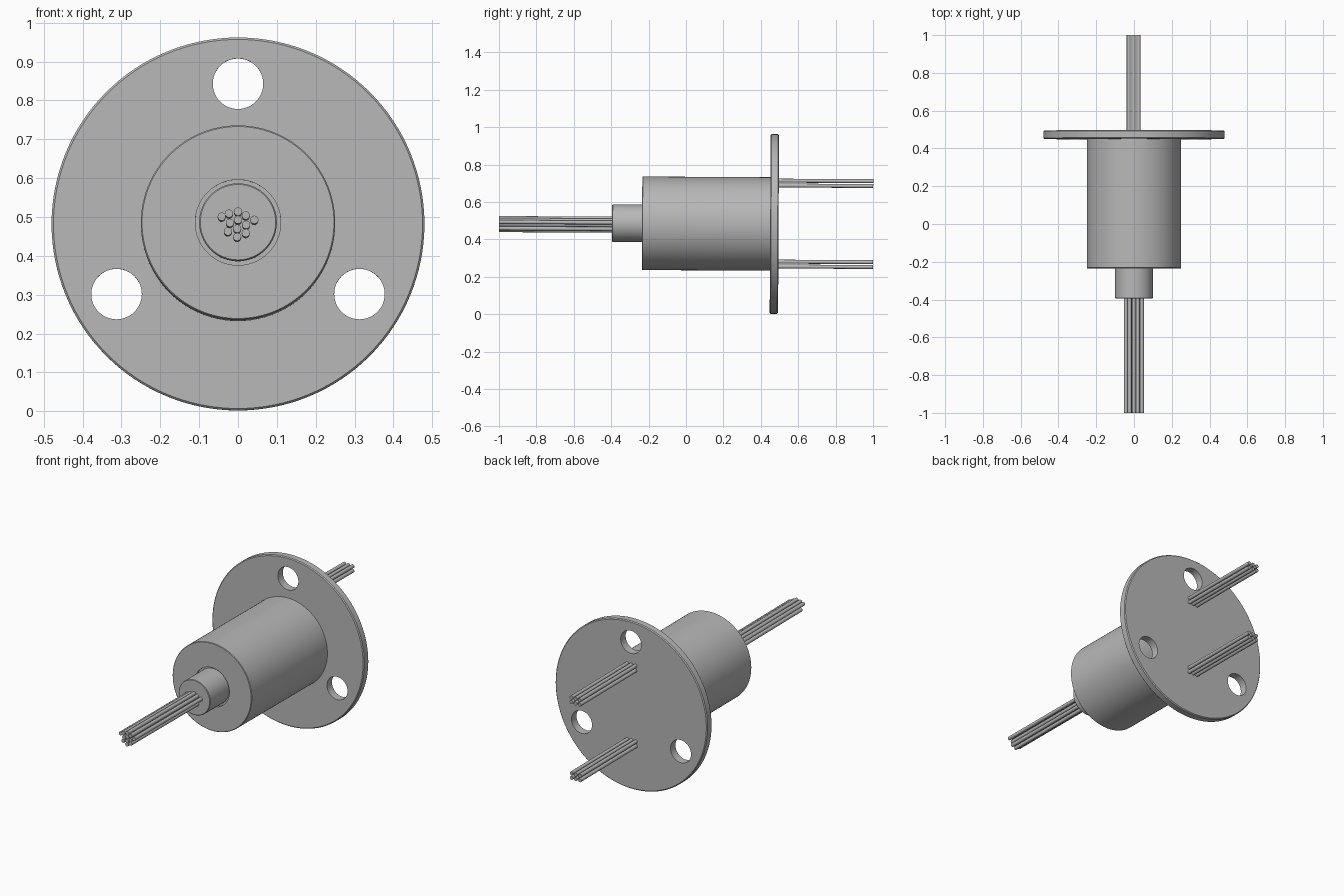
import bpy, bmesh, math
from mathutils import Matrix, Vector

cube = bpy.data.objects.get("Cube")
if cube:
    bpy.data.objects.remove(cube, do_unlink=True)

# One satin grey for everything
grey = bpy.data.materials.new("satin_grey")
grey.use_nodes = True
colour = (0.48, 0.48, 0.48, 1)
grey.diffuse_color = colour
grey.node_tree.nodes["Principled BSDF"].inputs["Base Color"].default_value = colour

# The whole assembly leans very slightly, nose up, about the flange
AXIS_Z, FLANGE_Y = 0.482, 0.47
LEAN = (Matrix.Translation((0, FLANGE_Y, AXIS_Z)) @ Matrix.Rotation(-0.0055, 4, "X")
        @ Matrix.Translation((0, -FLANGE_Y, 0)))


def finish(name, bm):
    bmesh.ops.recalc_face_normals(bm, faces=bm.faces)
    bm.transform(LEAN)
    mesh = bpy.data.meshes.new(name)
    bm.to_mesh(mesh)
    bm.free()
    mesh.materials.append(grey)
    obj = bpy.data.objects.new(name, mesh)
    bpy.context.collection.objects.link(obj)
    return obj


def smooth(obj):
    bpy.ops.object.select_all(action="DESELECT")
    obj.select_set(True)
    bpy.context.view_layer.objects.active = obj
    bpy.ops.object.shade_smooth_by_angle(angle=math.radians(30))


def lathe(name, profile, steps=96):
    """Spin a (radius, y) profile around the long axis."""
    bm = bmesh.new()
    verts = [bm.verts.new((r, y, 0)) for r, y in profile]
    edges = [bm.edges.new(pair) for pair in zip(verts, verts[1:])]
    bmesh.ops.spin(bm, geom=verts + edges, cent=(0, 0, 0), axis=(0, 1, 0),
                   angle=math.tau, steps=steps)
    bmesh.ops.remove_doubles(bm, verts=bm.verts, dist=1e-5)
    return finish(name, bm)


def rods(name, centres, radius, y0, y1, sides=16):
    """Straight rods along y at the given (x, z) offsets from the axis."""
    bm = bmesh.new()
    for x, z in centres:
        place = Matrix.Translation((x, (y0 + y1) / 2, z)) @ Matrix.Rotation(math.pi / 2, 4, "X")
        bmesh.ops.create_cone(bm, cap_ends=True, segments=sides, radius1=radius,
                              radius2=radius, depth=y1 - y0, matrix=place)
    return finish(name, bm)


# Mounting flange with softened rims
c = 0.005
flange = lathe("mounting_flange", [
    (0, 0.45), (0.48 - c, 0.45), (0.48, 0.45 + c),
    (0.48, 0.495 - c), (0.48 - c, 0.495), (0, 0.495)], 128)

# Three bolt holes
holes = []
for i in range(3):
    a = math.pi / 2 + i * math.tau / 3
    holes.append((0.361 * math.cos(a), 0.361 * math.sin(a)))
cutter = rods("bolt_hole_cutter", holes, 0.065, 0.4, 0.55, 48)
cutter.hide_render = True
cut = flange.modifiers.new("bolt_holes", "BOOLEAN")
cut.operation, cut.solver, cut.object = "DIFFERENCE", "EXACT", cutter
bpy.context.view_layer.objects.active = flange
bpy.ops.object.modifier_apply(modifier=cut.name)
bpy.data.objects.remove(cutter, do_unlink=True)
smooth(flange)

# Cylindrical housing with a shallow recess around the rotor
b = 0.003
smooth(lathe("housing", [
    (0, -0.222), (0.11, -0.222), (0.11, -0.235), (0.25 - b, -0.235),
    (0.25, -0.235 + b), (0.25, 0.452), (0, 0.452)]))

# Rotor collar
smooth(lathe("rotor_collar", [
    (0, -0.395), (0.1 - b, -0.395), (0.1, -0.395 + b), (0.1, -0.215), (0, -0.215)], 64))

# Front wires: a loose bundle of twelve
front = [(-0.042, 0.011), (-0.023, 0.019), (0, 0.024), (0.020, 0.014),
         (0.042, 0.003), (0, 0.003), (-0.021, -0.005), (0.021, -0.010),
         (-0.026, -0.027), (-0.002, -0.020), (0.020, -0.031), (-0.002, -0.041)]
smooth(rods("front_wires", front, 0.0105, -1, -0.38))

# Rear wires: two bundles of six, above and below the axis
for name, z in (("upper_rear_wires", 0.219), ("lower_rear_wires", -0.214)):
    bundle = [(x, z + dz) for x in (-0.028, -0.002, 0.024) for dz in (-0.013, 0.013)]
    smooth(rods(name, bundle, 0.0105, 0.48, 1))
